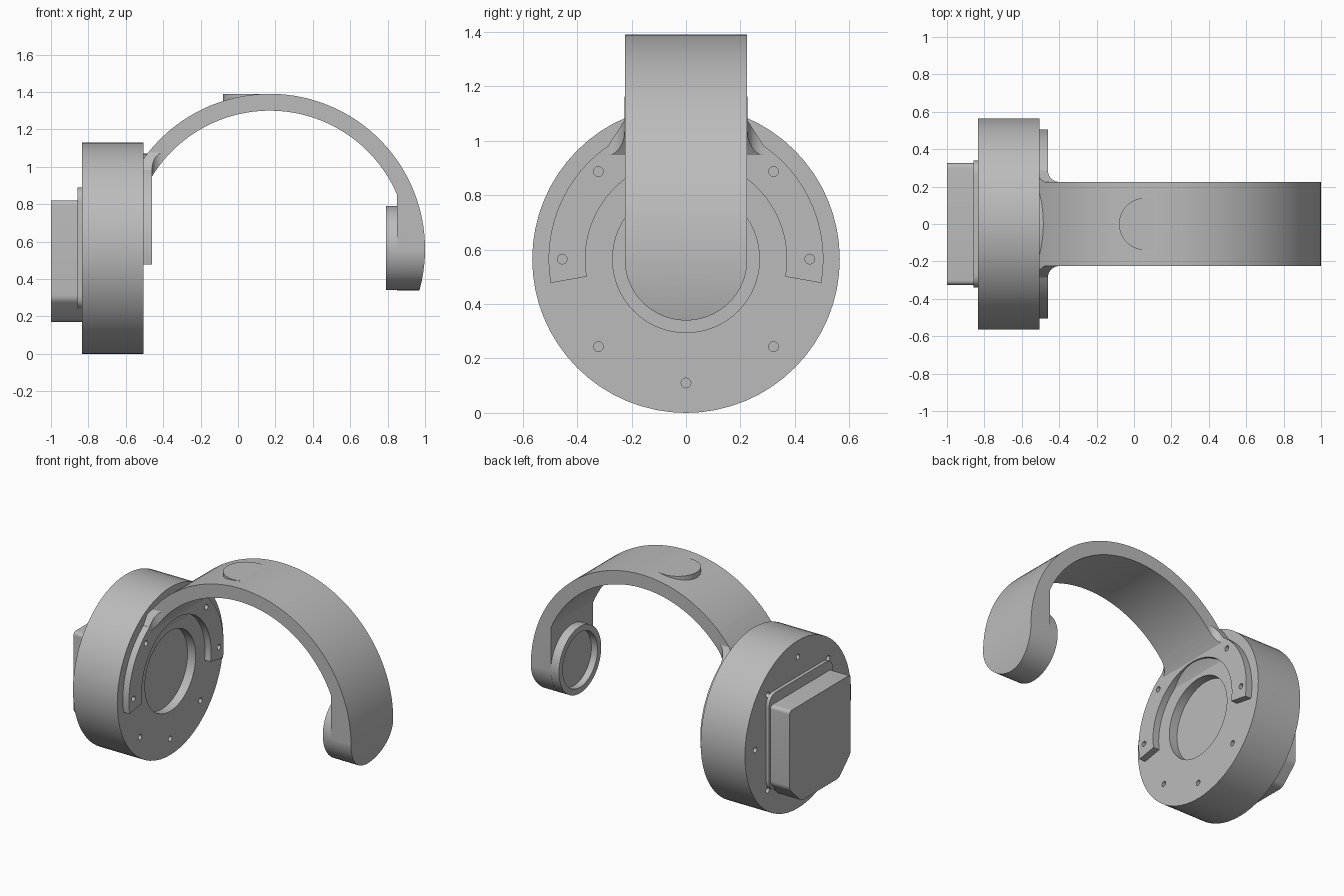
import bpy, bmesh
from math import sin, cos, radians
from mathutils import Vector

if "Cube" in bpy.data.objects:
    bpy.data.objects.remove(bpy.data.objects["Cube"], do_unlink=True)

grey = bpy.data.materials.new("mid_grey")
grey.use_nodes = True
grey.diffuse_color = (0.5, 0.5, 0.5, 1)
grey.node_tree.nodes["Principled BSDF"].inputs["Base Color"].default_value = (0.5, 0.5, 0.5, 1)

HUB_Z = 0.565                  # height of the housing and pad axis
BAND_X, BAND_Z = 0.17, 0.56    # centre of the band arc


def arc(cu, cv, r, a0, a1, n):
    """Points on an arc, angles in degrees."""
    return [(cu + r * cos(radians(a0 + (a1 - a0) * i / n)),
             cv + r * sin(radians(a0 + (a1 - a0) * i / n))) for i in range(n + 1)]


def circle(cu, cv, r, n=64):
    return arc(cu, cv, r, 0, 360, n)[:-1]


def rounded(points, r, n=5):
    """Round every corner of a polygon."""
    out = []
    for i, p in enumerate(points):
        p = Vector(p)
        a = p + (Vector(points[i - 1]) - p).normalized() * r
        b = p + (Vector(points[(i + 1) % len(points)]) - p).normalized() * r
        for k in range(n + 1):
            t = k / n
            out.append(tuple(a * (1 - t) ** 2 + p * 2 * t * (1 - t) + b * t * t))
    return out


def prism(name, outlines, axis, lo, hi):
    """Extrude one or more flat outlines along an axis."""
    place = {"x": lambda u, v, w: (w, u, v),
             "y": lambda u, v, w: (u, w, v),
             "z": lambda u, v, w: (u, v, w)}[axis]
    bm = bmesh.new()
    for pts in outlines:
        low = [bm.verts.new(place(u, v, lo)) for u, v in pts]
        high = [bm.verts.new(place(u, v, hi)) for u, v in pts]
        bm.faces.new(low)
        bm.faces.new(high)
        for i in range(len(pts)):
            bm.faces.new((low[i - 1], low[i], high[i], high[i - 1]))
    bmesh.ops.recalc_face_normals(bm, faces=bm.faces)
    mesh = bpy.data.meshes.new(name)
    bm.to_mesh(mesh)
    bm.free()
    mesh.materials.append(grey)
    obj = bpy.data.objects.new(name, mesh)
    bpy.context.collection.objects.link(obj)
    return obj


def select(obj):
    bpy.ops.object.select_all(action="DESELECT")
    obj.select_set(True)
    bpy.context.view_layer.objects.active = obj


def cut(obj, tool, operation="DIFFERENCE"):
    mod = obj.modifiers.new("cut", "BOOLEAN")
    mod.operation = operation
    mod.solver = "EXACT"
    mod.object = tool
    tool.hide_render = True
    select(obj)
    bpy.ops.object.modifier_apply(modifier=mod.name)


# Round housing with a shallow recess and screw holes on both faces
housing = prism("housing", [circle(0, HUB_Z, 0.565)], "x", -0.835, -0.505)
ring = [circle(0.455 * cos(radians(a)), HUB_Z + 0.455 * sin(radians(a)), 0.018, 16)
        for a in range(0, 360, 45)]
recess = prism("recess_cutter", [circle(0, HUB_Z, 0.27)], "x", -0.565, -0.4)
front_holes = prism("inner_hole_cutter", ring[:2] + ring[3:], "x", -0.56, -0.4)
back_holes = prism("outer_hole_cutter", ring, "x", -0.9, -0.78)
for tool in (recess, front_holes, back_holes):
    cut(housing, tool)

# Horseshoe mounting plate
plate = prism("mounting_plate", [arc(0, HUB_Z, 0.505, -10, 190, 44)
                                 + arc(0, HUB_Z, 0.37, 190, -10, 44)], "x", -0.51, -0.46)
cut(plate, front_holes)

# Band: side profile trimmed by a flared plan and a round-ended elevation
profile = (arc(BAND_X, BAND_Z, 0.83, 160, -18, 60) + [(0.85, 0.3)]
           + arc(BAND_X, BAND_Z, 0.74, 23.2, 160, 48))
band = prism("band", [profile], "y", -0.4, 0.4)
flare = [(-0.508, 0.285)] + arc(-0.40, 0.285, 0.06, 180, 270, 8) + [(1.1, 0.225)]
plan = prism("band_plan_cutter",
             [flare + [(x, -y) for x, y in reversed(flare)]], "z", 0, 2)
W = 0.2255
side = [(W, 0.8), (0.3, 0.85), (0.3, 0.96), (W, 1.075), (W, 1.6)]
elevation = prism("band_end_cutter",
                  [arc(0, HUB_Z, W, 180, 360, 32) + side
                   + [(-y, z) for y, z in reversed(side)]], "x", -0.7, 1.2)
cut(band, plan, "INTERSECT")
cut(band, elevation, "INTERSECT")

# Round pad with a dished inner face
pad = prism("end_pad", [circle(0, HUB_Z, 0.225)], "x", 0.79, 0.853)
dish = prism("pad_dish_cutter", [circle(0, HUB_Z, 0.185)], "x", 0.7, 0.835)
cut(pad, dish)

# Flat button set into the top of the band
button = prism("top_button", [circle(0.06, 0, 0.14)], "z", 1.33, 1.388)

# Outer box with clipped lower corners, on a rounded base
half = [(0.2, 0.17), (0.325, 0.29), (0.325, 0.82)]
box = prism("outer_box", [rounded(half + [(-y, z) for y, z in reversed(half)], 0.025)],
            "x", -1.0, -0.83)
base = prism("box_base", [rounded([(-0.34, 0.24), (0.34, 0.24), (0.34, 0.89), (-0.34, 0.89)],
                                  0.08, 8)], "x", -0.858, -0.83)

# Remove the cutters and finish the shading
for tool in (recess, front_holes, back_holes, plan, elevation, dish):
    bpy.data.objects.remove(tool, do_unlink=True)
for obj in (housing, plate, band, pad, button, box, base):
    select(obj)
    bpy.ops.object.shade_smooth_by_angle(angle=radians(25))
